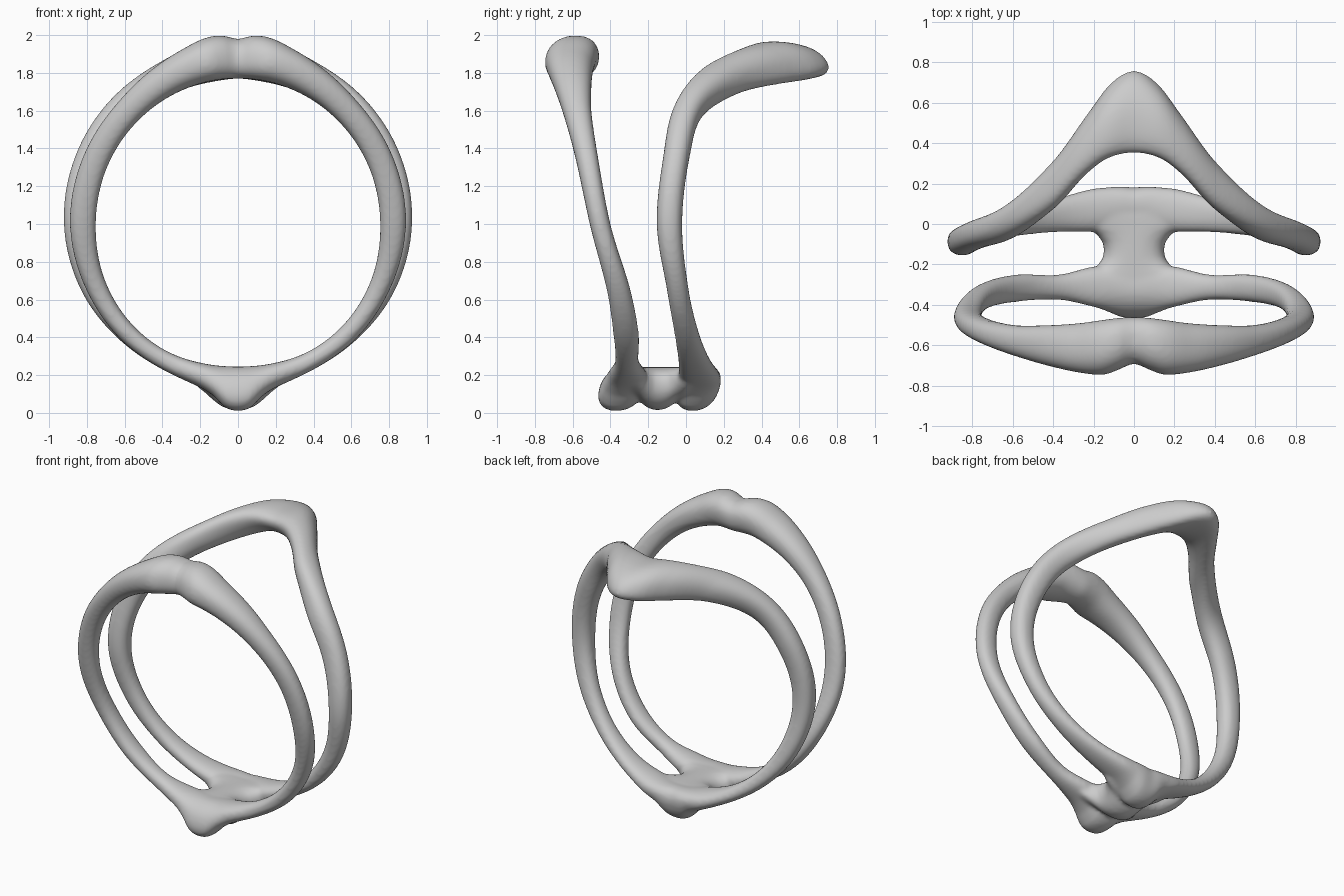
import bpy, bmesh
from math import sin, cos, pi, radians, copysign

cube = bpy.data.objects.get("Cube")
if cube:
    bpy.data.objects.remove(cube)

metal = bpy.data.materials.new("plain grey metal")
metal.use_nodes = True
GREY = (0.6, 0.6, 0.6, 1)
metal.diffuse_color = GREY
metal.node_tree.nodes["Principled BSDF"].inputs["Base Color"].default_value = GREY

SIDES = 32
HUB = 1.0  # height of the finger hole's centre

# Stations from bottom to top: angle, inner radius, outer radius, front y, back y, lean
FRONT = [
    (0, .755, .99, -.46, -.22, -.03), (4, .755, .975, -.455, -.215, -.03),
    (8, .757, .92, -.435, -.21, -.02), (14, .76, .885, -.41, -.21, 0),
    (27, .77, .868, -.375, -.25, 0), (45, .772, .872, -.385, -.25, 0),
    (65, .765, .875, -.42, -.295, 0), (90, .752, .89, -.51, -.4, 0),
    (115, .755, .895, -.585, -.465, 0), (135, .76, .905, -.65, -.5, 0),
    (150, .765, .935, -.7, -.5, 0), (162, .768, .97, -.735, -.49, 0),
    (170, .77, 1.0, -.745, -.475, .01), (175, .77, 1.002, -.72, -.465, .01),
    (180, .77, .98, -.69, -.46, .01)]
BACK = [
    (0, .755, .99, -.045, .175, -.03), (4, .755, .975, -.045, .18, -.03),
    (8, .757, .92, -.045, .18, -.02), (14, .76, .885, -.04, .175, 0),
    (27, .77, .868, -.04, .13, 0), (45, .775, .877, -.06, .07, 0),
    (65, .775, .9, -.1, .015, 0), (90, .775, .922, -.155, -.02, 0),
    (115, .77, .935, -.12, .02, 0), (135, .77, .943, -.065, .1, 0),
    (153, .77, .95, .08, .32, -.03), (165, .765, .97, .26, .55, -.05),
    (172, .765, .975, .34, .68, -.06), (180, .77, .96, .365, .745, -.06)]


def station(table, angle):
    """Smoothly interpolated station, mirrored at both ends of the half ring."""
    rows = [(-table[1][0],) + table[1][1:]] + table
    rows.append((2 * 180 - table[-2][0],) + table[-2][1:])
    i = 1
    while i < len(rows) - 3 and rows[i + 1][0] < angle:
        i += 1
    p, a, b, n = rows[i - 1:i + 3]
    h = b[0] - a[0]
    t = (angle - a[0]) / h
    out = []
    for k in range(1, len(a)):
        ma = h * (b[k] - p[k]) / (b[0] - p[0])
        mb = h * (n[k] - a[k]) / (n[0] - a[0])
        s = t * t * (3 - 2 * t)
        out.append(a[k] + (b[k] - a[k]) * s + ma * t * (1 - t) ** 2 - mb * t * t * (1 - t))
    return out


def soft(v):
    """Slightly squared circle coordinate."""
    return copysign(abs(v) ** 0.88, v)


def loft(bm, loops, closed):
    rings = [[bm.verts.new(co) for co in loop] for loop in loops]
    for i in range(len(rings) if closed else len(rings) - 1):
        a, b = rings[i], rings[(i + 1) % len(rings)]
        for j in range(SIDES):
            k = (j + 1) % SIDES
            bm.faces.new((a[j], a[k], b[k], b[j]))
    if not closed:
        bm.faces.new(rings[0])
        bm.faces.new(rings[-1])


def hoop(bm, table):
    loops = []
    for deg in range(-180, 180, 2):
        rin, rout, yf, yb, lean = station(table, abs(deg))
        a, loop = radians(deg), []
        for j in range(SIDES):
            t = 2 * pi * j / SIDES
            u, v = soft(cos(t)), soft(sin(t))
            r = (rin + rout) / 2 + u * (rout - rin) / 2
            y = (yf + yb) / 2 + v * (yb - yf) / 2 + lean * u
            loop.append((r * sin(a), y, HUB - r * cos(a)))
        loops.append(loop)
    loft(bm, loops, True)


def bridge(bm):
    # y, half width, bottom z; the sections curve with the finger hole
    sections = [(-.31, .3, .1), (-.25, .25, .07), (-.21, .185, .03), (-.17, .155, .015),
                (-.13, .148, .015), (-.09, .155, .03), (-.05, .185, .06), (-.01, .25, .07),
                (.05, .3, .1)]
    loops = []
    for y, w, low in sections:
        loop = []
        for j in range(SIDES):
            t = 2 * pi * j / SIDES
            x = w * soft(cos(t))
            mid = (low + .242) / 2 + .7 * x * x
            loop.append((x, y, mid + (.242 - low) / 2 * soft(sin(t))))
        loops.append(loop)
    loft(bm, loops, False)


# Two hoops and the bridge, fused into one smooth casting
bm = bmesh.new()
hoop(bm, FRONT)
hoop(bm, BACK)
bridge(bm)
bmesh.ops.recalc_face_normals(bm, faces=bm.faces)
mesh = bpy.data.meshes.new("double_hoop_ring")
bm.to_mesh(mesh)
bm.free()
mesh.materials.append(metal)
ring = bpy.data.objects.new("double_hoop_ring", mesh)
bpy.context.collection.objects.link(ring)
for face in mesh.polygons:
    face.use_smooth = True

fuse = ring.modifiers.new("fuse", 'REMESH')
fuse.mode = 'VOXEL'
fuse.voxel_size = 0.012
fuse.use_smooth_shade = True
relax = ring.modifiers.new("relax", 'SMOOTH')
relax.factor = 0.5
relax.iterations = 8
